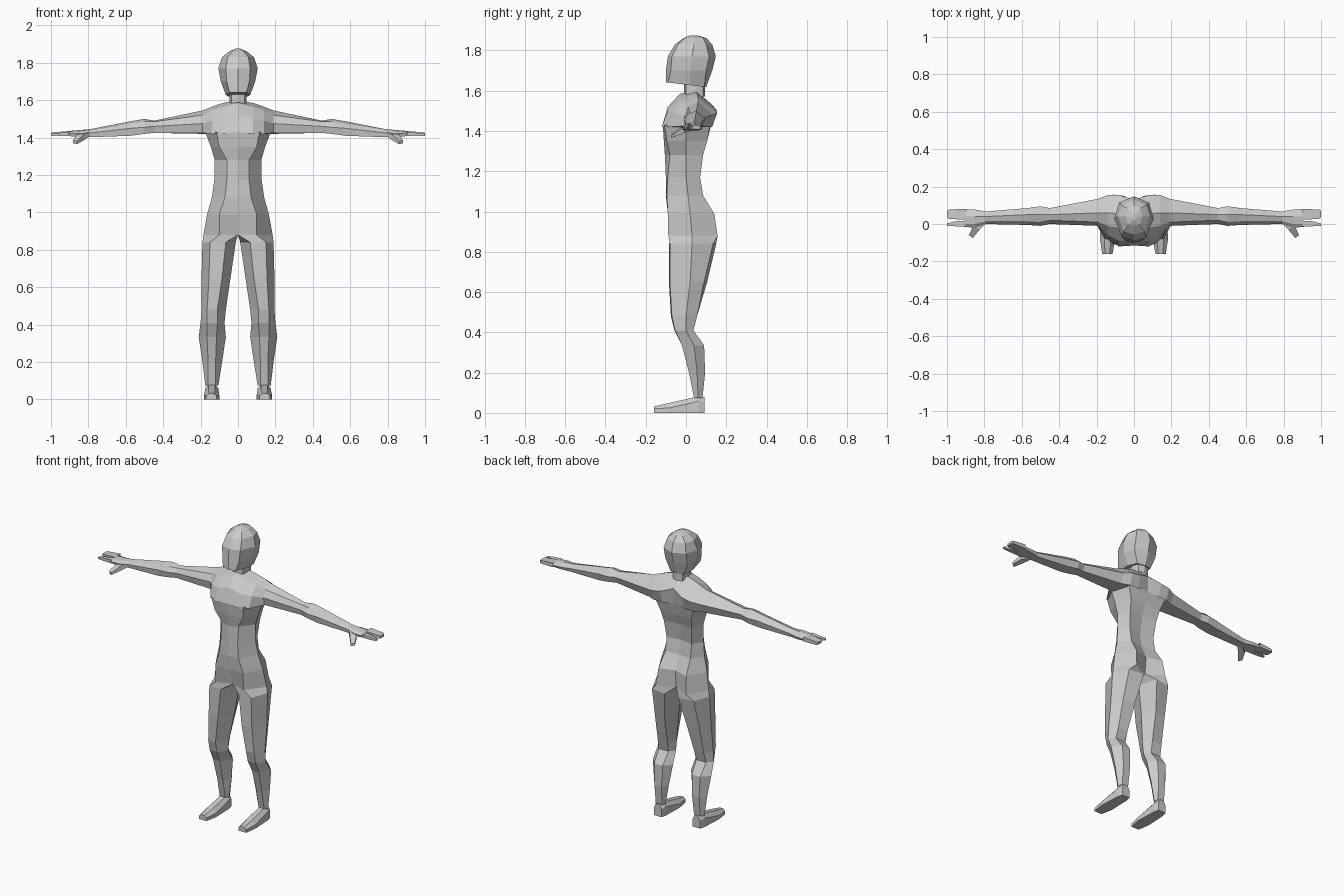
import bpy
import bmesh
from mathutils import Vector

grey = bpy.data.materials.new("plain grey")
grey.diffuse_color = (0.6, 0.6, 0.6, 1)


def loft(name, strips, cap_start=True, cap_end=True, skip=None):
    """Skin each strip of closed rings with outward flat faces."""
    bm = bmesh.new()
    for rings in strips:
        rows = [[bm.verts.new(p) for p in r] for r in rings]
        mids = [sum((Vector(p) for p in r), Vector()) / len(r) for r in rings]
        n = len(rows[0])

        def face(verts, inside):
            f = bm.faces.new(verts)
            f.normal_update()
            if f.normal.dot(f.calc_center_median() - inside) < 0:
                f.normal_flip()

        for i in range(len(rows) - 1):
            a, b, mid = rows[i], rows[i + 1], (mids[i] + mids[i + 1]) / 2
            for j in range(n):
                k = (j + 1) % n
                if not (skip and skip(j, a[j].co, b[j].co)):
                    face((a[j], a[k], b[k], b[j]), mid)
        if cap_start:
            face(rows[0], mids[1])
        if cap_end:
            face(rows[-1], mids[-2])
    bmesh.ops.remove_doubles(bm, verts=bm.verts, dist=0.0005)
    me = bpy.data.meshes.new(name)
    bm.to_mesh(me)
    bm.free()
    me.materials.append(grey)
    ob = bpy.data.objects.new(name, me)
    bpy.context.collection.objects.link(ob)
    return ob


def flip(rings):
    return [[(-x, y, z) for x, y, z in r] for r in rings]


def sym_ring(z, half, tilt=0.0):
    """Full horizontal ring from its right half (front centre to back centre)."""
    pts = half + [(-x, y) for x, y in half[-2:0:-1]]
    return [(x, y, z - tilt * y) for x, y in pts]


# Head
head = [
    sym_ring(1.63, [(0, -.10), (.045, -.09), (.065, .02), (.05, .09), (0, .10)], 0.12),
    sym_ring(1.70, [(0, -.10), (.06, -.075), (.092, .02), (.08, .10), (0, .13)]),
    sym_ring(1.77, [(0, -.09), (.065, -.07), (.105, .03), (.08, .115), (0, .148)]),
    sym_ring(1.83, [(0, -.055), (.055, -.04), (.085, .04), (.065, .10), (0, .13)]),
    sym_ring(1.862, [(0, -.01), (.03, -.005), (.045, .04), (.035, .085), (0, .10)]),
    sym_ring(1.875, [(0, .02), (.008, .022), (.012, .035), (.008, .05), (0, .055)]),
]
loft("head", [head])

# Neck
neck = [sym_ring(z, [(0, -.01), (.035, .0), (.045, .045), (.035, .085), (0, .095)])
        for z in (1.57, 1.65)]
loft("neck", [neck], False, False)

# Torso, from under the chest down to the hips
torso = [
    sym_ring(1.43, [(0, -.115), (.115, -.108), (.175, 0), (.14, .12), (0, .125)]),
    sym_ring(1.35, [(0, -.11), (.10, -.095), (.145, 0), (.11, .105), (0, .10)]),
    sym_ring(1.28, [(0, -.105), (.06, -.08), (.125, 0), (.10, .085), (0, .075)]),
    sym_ring(1.17, [(0, -.10), (.06, -.09), (.127, 0), (.09, .07), (0, .055)]),
    sym_ring(1.08, [(0, -.10), (.07, -.095), (.14, .01), (.09, .085), (0, .07)]),
    sym_ring(0.99, [(0, -.09), (.10, -.09), (.165, .02), (.10, .14), (0, .11)]),
    sym_ring(0.88, [(0, -.05), (.10, -.088), (.185, .03), (.11, .157), (0, .10)]),
]
loft("torso", [torso], False, False)

# Shoulders and arms: x, then (y, z) of top, front, underside and back
arm = [
    (0, (.05, 1.60), (-.03, 1.585), (-.09, 1.52), (-.115, 1.43), (.125, 1.43), (.13, 1.53)),
    (.08, (.055, 1.585), (-.02, 1.565), (-.09, 1.50), (-.12, 1.42), (.13, 1.42), (.155, 1.50)),
    (.14, (.06, 1.565), (-.01, 1.545), (-.06, 1.49), (-.085, 1.42), (.13, 1.42), (.155, 1.49)),
    (.19, (.06, 1.545), (.01, 1.52), (-.01, 1.475), (0, 1.425), (.11, 1.42), (.135, 1.48)),
    (.45, (.05, 1.49), (.02, 1.485), (0, 1.46), (.01, 1.425), (.07, 1.425), (.085, 1.465)),
    (.50, (.05, 1.50), (.01, 1.485), (-.01, 1.455), (0, 1.42), (.08, 1.42), (.095, 1.46)),
    (.57, (.05, 1.488), (.015, 1.475), (-.005, 1.45), (0, 1.41), (.075, 1.41), (.085, 1.455)),
    (.79, (.04, 1.445), (.015, 1.44), (0, 1.425), (.005, 1.402), (.06, 1.402), (.067, 1.425)),
    (.85, (.04, 1.44), (0, 1.435), (-.02, 1.422), (-.015, 1.405), (.07, 1.405), (.077, 1.422)),
    (.91, (.04, 1.435), (0, 1.43), (-.015, 1.42), (-.01, 1.408), (.072, 1.408), (.08, 1.42)),
]
right = [[(s[0], y, z) for y, z in s[1:]] for s in arm]
loft("arms", [flip(right[:0:-1]) + right],
     skip=lambda j, a, b: j == 3 and max(abs(a.x), abs(b.x)) < .15)


# Fingers: two flat prongs per hand
def box_x(x, y0, y1, z0, z1):
    return [(x, y0, z0), (x, y1, z0), (x, y1, z1), (x, y0, z1)]


wide = [box_x(.90, .022, .08, 1.408, 1.435), box_x(.99, .028, .078, 1.408, 1.428),
        box_x(1.0, .035, .07, 1.41, 1.425)]
thin = [box_x(.90, -.013, .018, 1.408, 1.43), box_x(.96, -.012, .014, 1.408, 1.425),
        box_x(1.0, -.01, .002, 1.41, 1.42)]
loft("fingers", [wide, flip(wide), thin, flip(thin)], cap_start=False)

# Thumbs
thumb = [box_x(.80, -.005, .03, 1.403, 1.43),
         [(.825, -.03, 1.385), (.86, -.01, 1.39), (.86, -.01, 1.42), (.825, -.03, 1.415)],
         [(.862, -.075, 1.365), (.882, -.06, 1.37), (.882, -.06, 1.385), (.862, -.075, 1.38)]]
loft("thumbs", [thumb, flip(thumb)], cap_start=False)

# Legs: z, then (x, y) of inner front, outer front, outer, outer back, inner back, inner
leg = [
    (.88, (0, -.05), (.10, -.088), (.185, .03), (.11, .157), (0, .10), (0, .03)),
    (.84, (.065, -.085), (.15, -.08), (.19, .03), (.15, .135), (.05, .15), (.012, .03)),
    (.65, (.085, -.085), (.155, -.08), (.195, .02), (.16, .09), (.08, .105), (.04, .02)),
    (.48, (.11, -.075), (.165, -.07), (.195, 0), (.165, .055), (.095, .055), (.065, 0)),
    (.41, (.11, -.057), (.165, -.055), (.20, 0), (.17, .037), (.10, .037), (.072, 0)),
    (.335, (.115, -.02), (.165, -.02), (.21, .04), (.165, .09), (.105, .09), (.065, .04)),
    (.20, (.12, .015), (.16, .015), (.19, .055), (.16, .095), (.11, .095), (.085, .055)),
    (.075, (.12, .04), (.16, .04), (.175, .06), (.16, .082), (.115, .082), (.105, .06)),
]
leg = [[(x, y, s[0]) for x, y in s[1:]] for s in leg]
loft("legs", [leg, flip(leg)], False, False)


# Feet: y, inner x, outer x, side height, top height
def foot_ring(y, x0, x1, side, top):
    w = (x1 - x0) * .28
    return [(x0, y, 0), (x1, y, 0), (x1, y, side), (x1 - w, y, top),
            (x0 + w, y, top), (x0, y, side)]


foot = [foot_ring(.092, .112, .165, .05, .078), foot_ring(.06, .104, .175, .06, .08),
        foot_ring(.03, .104, .176, .05, .075), foot_ring(-.08, .10, .182, .025, .05),
        foot_ring(-.16, .115, .17, .02, .032)]
loft("feet", [foot, flip(foot)])
